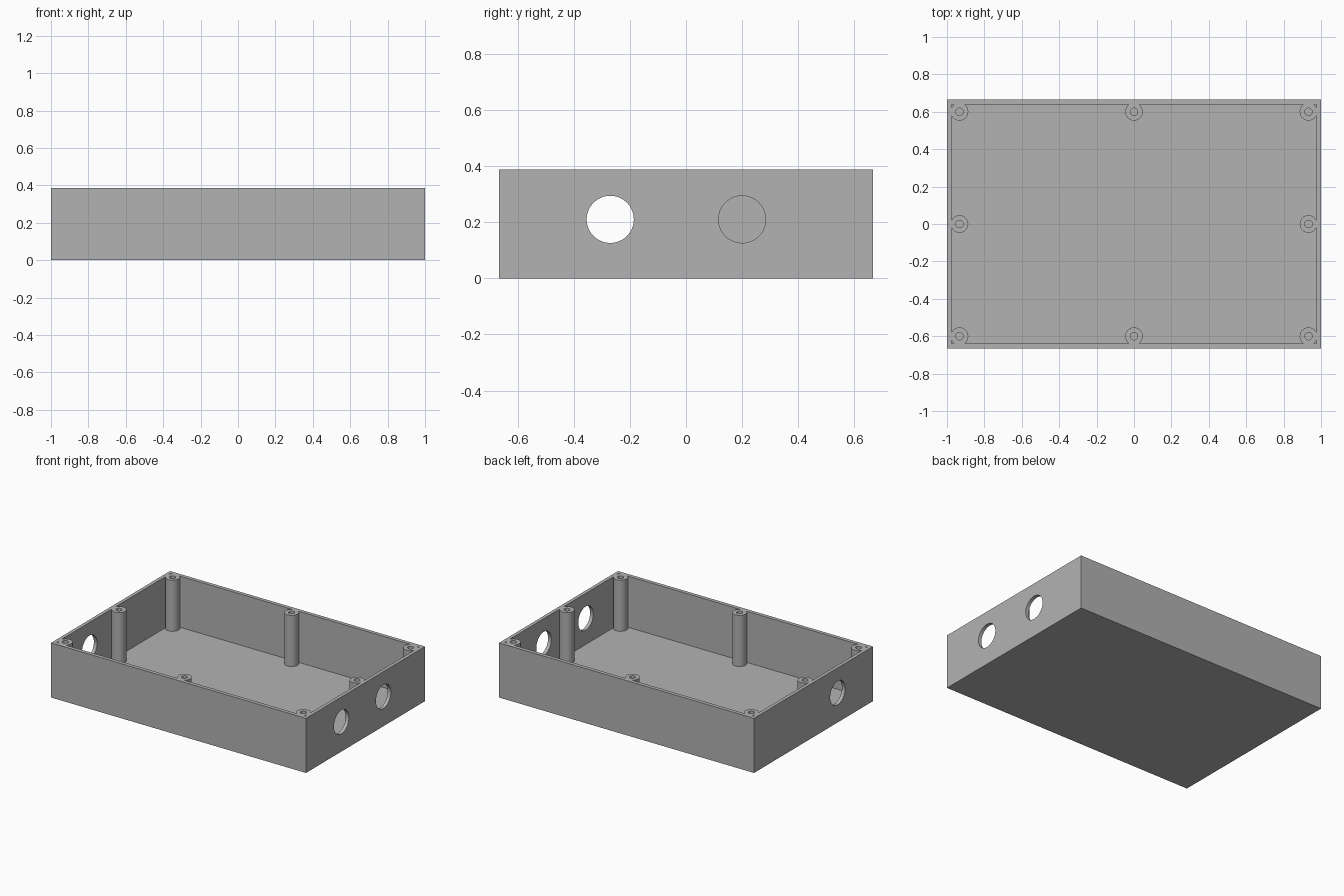
import bpy
from math import pi, radians

LENGTH, WIDTH, HEIGHT = 2.0, 1.333, 0.387
WALL_X, WALL_Y, FLOOR = 0.025, 0.027, 0.025

if "Cube" in bpy.data.objects:
    bpy.data.objects.remove(bpy.data.objects["Cube"], do_unlink=True)

grey = bpy.data.materials.new("plain grey")
grey.use_nodes = True
colour = (0.448, 0.448, 0.448, 1)
grey.diffuse_color = colour
grey.node_tree.nodes["Principled BSDF"].inputs["Base Color"].default_value = colour


def box(name, size, z_bottom):
    bpy.ops.mesh.primitive_cube_add(size=1, location=(0, 0, z_bottom + size[2] / 2))
    ob = bpy.context.object
    ob.name, ob.scale = name, size
    bpy.ops.object.transform_apply(location=True, rotation=True, scale=True)
    ob.data.materials.append(grey)
    return ob


def cylinder(name, radius, depth, location, sides, rotation=(0, 0, 0)):
    bpy.ops.mesh.primitive_cylinder_add(vertices=sides, radius=radius, depth=depth,
                                        location=location, rotation=rotation)
    ob = bpy.context.object
    ob.name = name
    ob.data.materials.append(grey)
    return ob


def subtract(target, cutter):
    cutter.hide_render = True
    mod = target.modifiers.new("cut", 'BOOLEAN')
    mod.operation, mod.solver, mod.object = 'DIFFERENCE', 'EXACT', cutter
    bpy.context.view_layer.objects.active = target
    bpy.ops.object.modifier_apply(modifier=mod.name)
    bpy.data.objects.remove(cutter, do_unlink=True)


case = box("open_case", (LENGTH, WIDTH, HEIGHT), 0)
cavity = box("cavity_cutter", (LENGTH - 2 * WALL_X, WIDTH - 2 * WALL_Y, HEIGHT), FLOOR)

# Screw posts around the rim are left standing when the cavity is cut
posts = [(x, y) for x in (-0.933, 0, 0.933) for y in (-0.6, 0, 0.6) if x or y]
for x, y in posts:
    subtract(cavity, cylinder("post_cutter", 0.047, 1, (x, y, HEIGHT / 2), 48))
subtract(case, cavity)

# Pilot holes down the posts
for x, y in posts:
    subtract(case, cylinder("pilot_cutter", 0.02, HEIGHT, (x, y, FLOOR + HEIGHT / 2 + 0.005), 32))

# Round cable ports: two in the left end, one in the right end
for x, y in ((1, -0.27), (1, 0.2), (-1, -0.27)):
    subtract(case, cylinder("port_cutter", 0.084, 0.1, (x, y, 0.21), 64, (0, pi / 2, 0)))

bpy.ops.object.select_all(action='DESELECT')
case.select_set(True)
bpy.context.view_layer.objects.active = case
bpy.ops.object.shade_smooth_by_angle(angle=radians(30))
